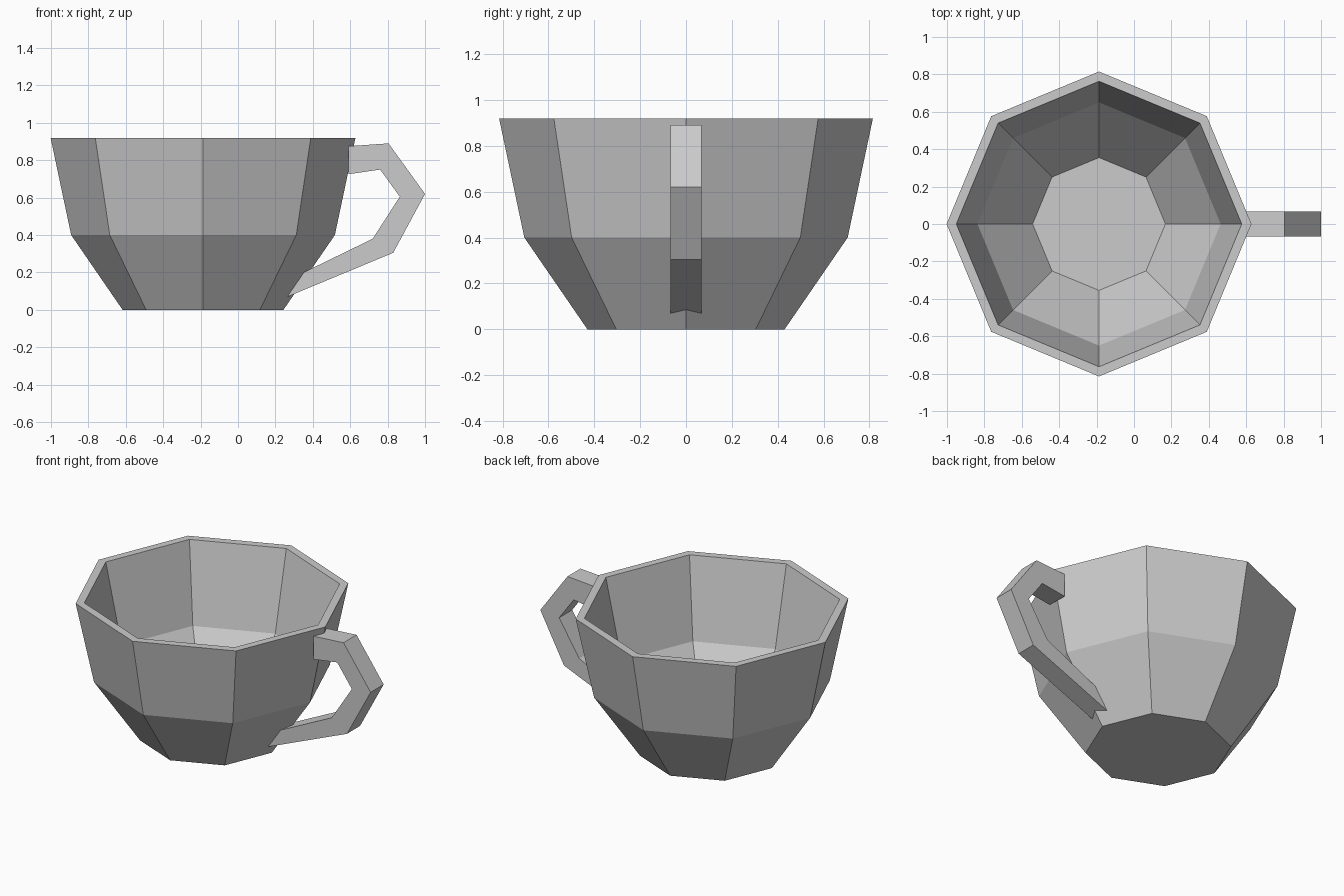
import bpy
import bmesh
from math import cos, sin, tau

if "Cube" in bpy.data.objects:
    bpy.data.objects.remove(bpy.data.objects["Cube"], do_unlink=True)

SIDES = 8
CUP_X = -0.187

grey = bpy.data.materials.new("light_grey")
grey.use_nodes = True
colour = (0.6, 0.6, 0.6, 1)
grey.diffuse_color = colour
grey.node_tree.nodes["Principled BSDF"].inputs["Base Color"].default_value = colour


def finish(bm, name, x=0):
    bmesh.ops.recalc_face_normals(bm, faces=bm.faces)
    mesh = bpy.data.meshes.new(name)
    bm.to_mesh(mesh)
    bm.free()
    mesh.materials.append(grey)
    obj = bpy.data.objects.new(name, mesh)
    obj.location.x = x
    bpy.context.collection.objects.link(obj)
    return obj


def bridge(bm, a, b):
    for i in range(len(a)):
        j = (i + 1) % len(a)
        bm.faces.new((a[i], a[j], b[j], b[i]))


# Cup: eight-sided profile running up the outside and down the inside
profile = [(0.43, 0), (0.705, 0.4), (0.815, 0.92),
           (0.763, 0.92), (0.65, 0.41), (0.355, 0.03)]
bm = bmesh.new()
rings = [[bm.verts.new((r * cos(tau * i / SIDES), r * sin(tau * i / SIDES), z))
          for i in range(SIDES)] for r, z in profile]
for lower, upper in zip(rings, rings[1:]):
    bridge(bm, lower, upper)
bm.faces.new(rings[0])
bm.faces.new(rings[-1])
finish(bm, "cup", CUP_X)

# Handle: a bent bar, paired outer and inner bend points
outer = [(0.59, 0.875), (0.805, 0.89), (1.0, 0.62), (0.83, 0.305), (0.25, 0.064)]
inner = [(0.59, 0.725), (0.76, 0.75), (0.865, 0.605), (0.72, 0.38), (0.35, 0.2)]
half = 0.067
bm = bmesh.new()
sections = [[bm.verts.new((p[0], y, p[1]))
             for p, y in ((o, -half), (o, half), (i, half), (i, -half))]
            for o, i in zip(outer, inner)]
for a, b in zip(sections, sections[1:]):
    bridge(bm, a, b)
bm.faces.new(sections[0])
bm.faces.new(sections[-1])
finish(bm, "handle")
